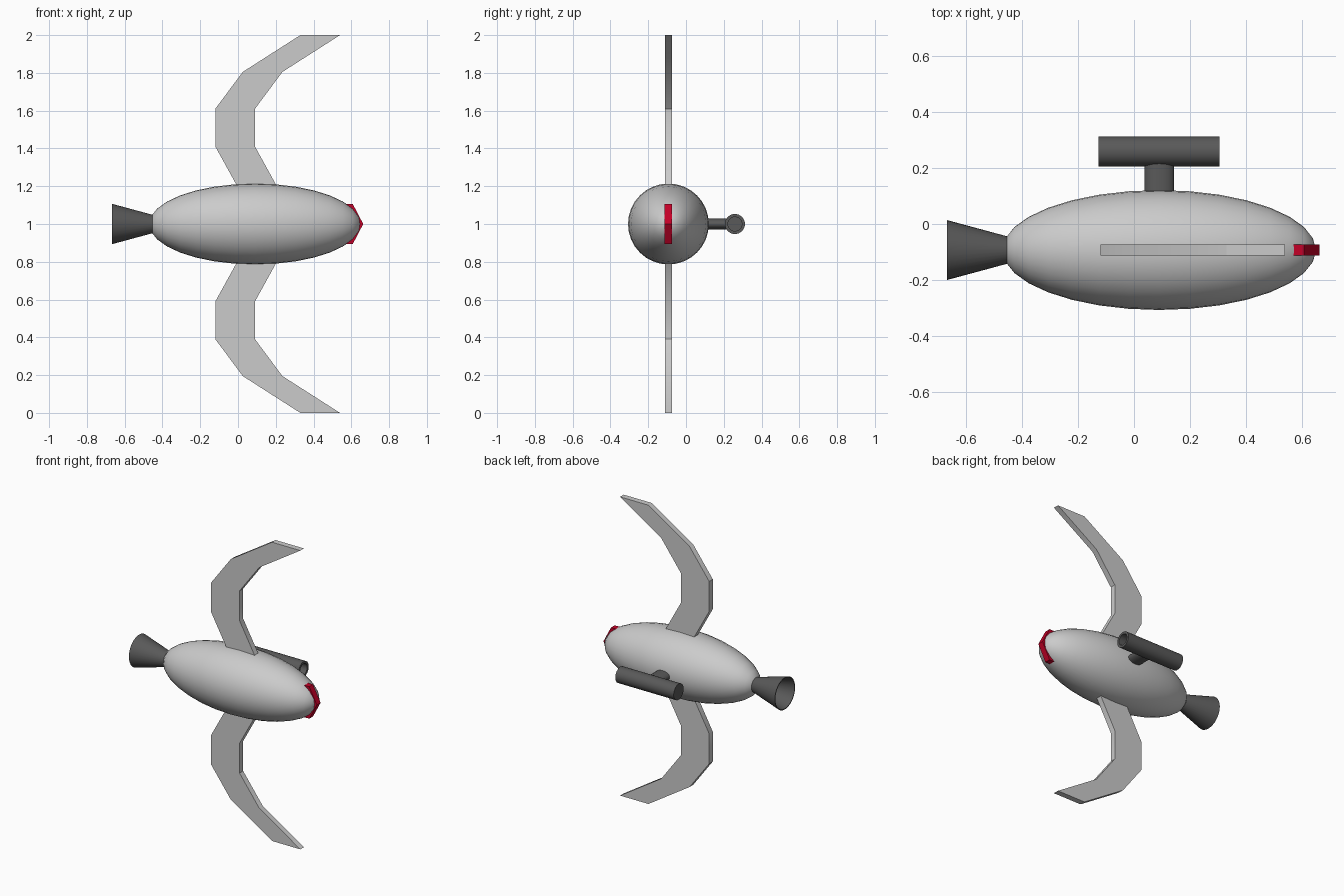
import bpy, bmesh, math
from mathutils import Matrix

if "Cube" in bpy.data.objects:
    bpy.data.objects.remove(bpy.data.objects["Cube"])

Y0, Z0 = -0.093, 1.0   # long axis of the craft


def material(name, rgb):
    m = bpy.data.materials.new(name)
    m.diffuse_color = (*rgb, 1)
    m.use_nodes = True
    m.node_tree.nodes["Principled BSDF"].inputs["Base Color"].default_value = m.diffuse_color
    return m


DARK = material("dark_grey", (0.1, 0.1, 0.1))
RED = material("red", (0.55, 0.0, 0.02))


def finish(name, bm, mat=None, angle=30):
    bmesh.ops.recalc_face_normals(bm, faces=bm.faces)
    me = bpy.data.meshes.new(name)
    bm.to_mesh(me)
    bm.free()
    ob = bpy.data.objects.new(name, me)
    bpy.context.collection.objects.link(ob)
    if mat:
        me.materials.append(mat)
    bpy.ops.object.select_all(action='DESELECT')
    ob.select_set(True)
    bpy.context.view_layer.objects.active = ob
    bpy.ops.object.shade_smooth_by_angle(angle=math.radians(angle))
    return ob


def lathe_x(name, profile, y, z, mat, n=32):
    """Skin circles of (x, radius) along the x axis; radius 0 closes an end."""
    bm = bmesh.new()
    rings = []
    for x, r in profile:
        if r == 0:
            rings.append([bm.verts.new((x, y, z))] * n)
        else:
            rings.append([bm.verts.new((x, y + r * math.cos(2 * math.pi * i / n),
                                        z + r * math.sin(2 * math.pi * i / n))) for i in range(n)])
    for a, b in zip(rings, rings[1:]):
        for i in range(n):
            j = (i + 1) % n
            bm.faces.new(list(dict.fromkeys((a[i], a[j], b[j], b[i]))))
    return finish(name, bm, mat)


def strip(name, rows, thick, mat=None):
    """Plate in the xz plane from rows of (z, x_left, x_right)."""
    bm = bmesh.new()
    loops = []
    for z, x0, x1 in rows:
        loops.append([bm.verts.new((x, Y0 + s * thick / 2, z))
                      for x, s in ((x0, -1), (x1, -1), (x1, 1), (x0, 1))])
    for a, b in zip(loops, loops[1:]):
        for i in range(4):
            j = (i + 1) % 4
            bm.faces.new((a[i], a[j], b[j], b[i]))
    bm.faces.new(loops[0])
    bm.faces.new(loops[-1])
    return finish(name, bm, mat)


# Ellipsoid hull
bm = bmesh.new()
bmesh.ops.create_uvsphere(bm, u_segments=32, v_segments=16, radius=1,
                          matrix=Matrix.Translation((0.09, Y0, Z0))
                          @ Matrix.Diagonal((0.56, 0.214, 0.214, 1))
                          @ Matrix.Rotation(math.pi / 2, 4, 'Y'))
finish("hull", bm)

# Swept wings, above and below
rows = [(0.1, 0.05, 0.26), (0.205, -0.007, 0.203), (0.41, -0.12, 0.09),
        (0.61, -0.12, 0.09), (0.805, 0.025, 0.235), (1.0, 0.33, 0.54)]
for name, s in (("upper_wing", 1), ("lower_wing", -1)):
    strip(name, [(Z0 + s * z, a, b) for z, a, b in rows], 0.038)

# Red chevron on the nose
strip("nose_chevron", [(Z0 - 0.107, 0.57, 0.607), (Z0, 0.62, 0.663),
                       (Z0 + 0.107, 0.57, 0.607)], 0.04, RED)

# Flared exhaust nozzle, hollow at the back
lathe_x("nozzle", [(-0.42, 0), (-0.42, 0.04), (-0.668, 0.107),
                   (-0.668, 0.102), (-0.455, 0.04), (-0.455, 0)], Y0, Z0, DARK)

# Side gun barrel with a bored muzzle
lathe_x("gun_barrel", [(-0.127, 0), (-0.127, 0.053), (0.305, 0.053),
                       (0.305, 0.037), (0.2, 0.037), (0.2, 0)], 0.259, Z0, DARK)

# Oval mount joining the barrel to the hull
bm = bmesh.new()
bmesh.ops.create_cone(bm, cap_ends=True, segments=32, radius1=1, radius2=1, depth=1,
                      matrix=Matrix.Translation((0.09, 0.155, Z0))
                      @ Matrix.Diagonal((0.053, 0.15, 0.03, 1))
                      @ Matrix.Rotation(math.pi / 2, 4, 'X'))
finish("gun_mount", bm, DARK)
